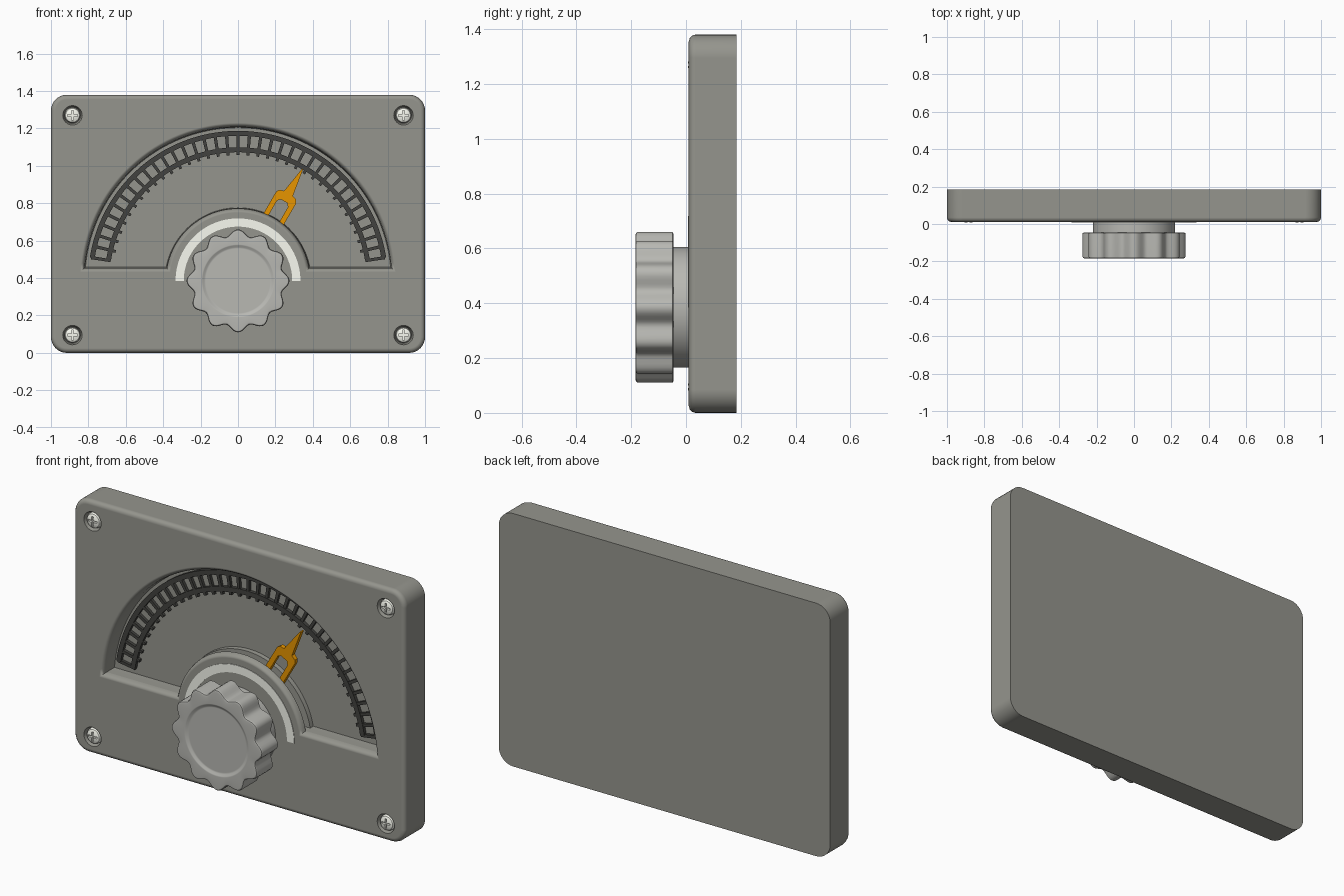
import bpy, bmesh
from math import sin, cos, asin, pi, radians

if "Cube" in bpy.data.objects:
    bpy.data.objects.remove(bpy.data.objects["Cube"])

CZ = 0.385          # height of dial centre
FRONT = 0.01        # y of panel face
BODY = (0.30, 0.30, 0.268, 1)
KNOB = (0.48, 0.48, 0.45, 1)
BRIGHT = (0.95, 0.96, 0.88, 1)


def polar(r, a, cx=0.0, cz=CZ):
    return (cx + r * cos(a), cz + r * sin(a))


def circle(r, cx=0.0, cz=CZ, n=48):
    return [polar(r, 2 * pi * i / n, cx, cz) for i in range(n)]


def arc(r, a0, a1, n):
    return [polar(r, a0 + (a1 - a0) * i / n) for i in range(n + 1)]


def sector(r0, r1, a0, a1, n):
    return arc(r1, a0, a1, n) + arc(r0, a1, a0, n)


def loft(bm, layers):
    """Skin a stack of (y, outline) layers and cap both ends."""
    rings = [[bm.verts.new((x, y, z)) for x, z in pts] for y, pts in layers]
    n = len(rings[0])
    for a, b in zip(rings, rings[1:]):
        for i in range(n):
            j = (i + 1) % n
            bm.faces.new((a[i], a[j], b[j], b[i]))
    bm.faces.new(rings[0])
    bm.faces.new(rings[-1])


def build(name, solids, color=BODY):
    bm = bmesh.new()
    for layers in solids:
        loft(bm, layers)
    bmesh.ops.recalc_face_normals(bm, faces=bm.faces)
    me = bpy.data.meshes.new(name)
    bm.to_mesh(me)
    bm.free()
    ob = bpy.data.objects.new(name, me)
    bpy.context.collection.objects.link(ob)
    mat = bpy.data.materials.new(name + "_colour")
    mat.diffuse_color = color
    mat.use_nodes = True
    mat.node_tree.nodes["Principled BSDF"].inputs["Base Color"].default_value = mat.diffuse_color
    me.materials.append(mat)
    return ob


def activate(ob):
    bpy.ops.object.select_all(action='DESELECT')
    ob.select_set(True)
    bpy.context.view_layer.objects.active = ob


def cut(ob, cutter):
    cutter.hide_render = True
    cutter.data.materials.clear()
    m = ob.modifiers.new("cut", 'BOOLEAN')
    m.operation = 'DIFFERENCE'
    m.solver = 'EXACT'
    m.object = cutter
    activate(ob)
    bpy.ops.object.modifier_apply(modifier=m.name)
    bpy.data.objects.remove(cutter)


def smooth(ob, deg=35):
    activate(ob)
    bpy.ops.object.shade_smooth_by_angle(angle=radians(deg))
    m = ob.modifiers.new("flat_faces", 'WEIGHTED_NORMAL')
    m.keep_sharp = True
    m.weight = 100


# Panel: rounded slab with softened front edge
def panel_outline(inset):
    pts, r = [], 0.085
    for k, (sx, sz) in enumerate([(1, 1), (-1, 1), (-1, -1), (1, -1)]):
        for i in range(9):
            a = pi / 2 * (k + i / 8)
            pts.append(polar(r - inset, a, sx * (1 - r), 0.69 + sz * (0.69 - r)))
    return pts


panel = build("panel", [[(0.185, panel_outline(0)), (0.035, panel_outline(0)),
                         (0.022, panel_outline(0.004)), (0.014, panel_outline(0.012)),
                         (FRONT, panel_outline(0.025))]])


# Dial recess: half ring with rounded walls and a pointer slot round the hub
def recess_outline(o, slot=0.0):
    ro, ri, zb = 0.845 - o, 0.365 + o - slot, 0.432 + o - CZ
    ao, ai = asin(zb / ro), asin(zb / ri)
    return arc(ro, ao, pi - ao, 64) + arc(ri, pi - ai, ai, 40)


cut(panel, build("recess_cutter", [[
    (-0.03, recess_outline(0)), (FRONT, recess_outline(0)), (0.014, recess_outline(0.010)),
    (0.024, recess_outline(0.018)), (0.04, recess_outline(0.022)),
    (0.041, recess_outline(0.022, 0.04)), (0.075, recess_outline(0.024, 0.04)),
    (0.076, recess_outline(0.024)), (0.10, recess_outline(0.026))]]))

# Countersinks for the four screws
SCREWS = [(sx * 0.885, z) for sx in (-1, 1) for z in (0.095, 1.27)]
cut(panel, build("countersink_cutter",
                 [[(-0.02, circle(0.052, x, z, 32)), (FRONT, circle(0.052, x, z, 32)),
                   (0.04, circle(0.044, x, z, 32))] for x, z in SCREWS]))
smooth(panel)


# Screws: domed heads with a cross slot
def cross(x, z, w=0.005, l=0.026):
    q = [(l, -w), (l, w), (w, w), (w, l), (-w, l), (-w, w),
         (-l, w), (-l, -w), (-w, -w), (-w, -l), (w, -l), (w, -w)]
    return [(x + a, z + b) for a, b in q]


for i, (x, z) in enumerate(SCREWS):
    dome = [(0.05, 0.042), (0.024, 0.042), (0.015, 0.037), (0.010, 0.026), (0.008, 0.012)]
    screw = build(f"screw_{i + 1}", [[(y, circle(r, x, z, 32)) for y, r in dome]], BRIGHT)
    cut(screw, build("slot_cutter", [[(-0.02, cross(x, z)), (0.022, cross(x, z))]]))
    smooth(screw)

# Scale: two rails joined by ticks
A0, A1, STEPS = radians(9), radians(171), 36
scale = [[(0.105, sector(r0, r1, A0, A1, 72)), (0.082, sector(r0, r1, A0, A1, 72))]
         for r0, r1 in ((0.688, 0.714), (0.776, 0.802))]
for i in range(STEPS + 1):
    a = A0 + (A1 - A0) * i / STEPS
    r0 = 0.69 if i in (0, STEPS) else 0.672
    bar = sector(r0, 0.795, a - 0.011, a + 0.011, 1)
    scale.append([(0.105, bar), (0.084, bar)])
smooth(build("scale", scale, (0.055, 0.055, 0.05, 1)))

# Pointer: forked needle, mirrored half profile (along, across)
half = [(0.69, 0.003), (0.54, 0.027), (0.532, 0.052), (0.515, 0.062), (0.335, 0.062),
        (0.335, 0.034), (0.475, 0.034), (0.492, 0.02)]
profile = half + [(u, -v) for u, v in reversed(half)]
pa = radians(60)
needle = [(u * cos(pa) + v * sin(pa), CZ + u * sin(pa) - v * cos(pa)) for u, v in profile]
build("pointer", [[(0.07, needle), (0.045, needle)]], (0.80, 0.30, 0.0, 1))

# Bright trim arc around the knob
smooth(build("trim_arc", [[(y, sector(0.29 + b, 0.334 - b, 0, pi, 48))
                           for y, b in ((0.02, 0.0), (0.0075, 0.0))]], BRIGHT))

# Knob collar
smooth(build("knob_collar", [[(0.03, circle(0.22, n=64)), (-0.05, circle(0.22, n=64))]], KNOB))


# Knob: scalloped grip with a dished face
def lobed(r, n=144):
    return [polar(r - 0.033 * abs(sin(6 * a)) ** 2.2, a)
            for a in (2 * pi * i / n for i in range(n))]


def ring(r):
    return circle(r, n=144)


smooth(build("knob", [[(-0.045, lobed(0.267)), (-0.049, lobed(0.275)), (-0.175, lobed(0.275)),
                       (-0.182, lobed(0.271)), (-0.185, lobed(0.262)), (-0.185, ring(0.195)),
                       (-0.183, ring(0.189)), (-0.177, ring(0.180)), (-0.175, ring(0.172))]],
             KNOB))
